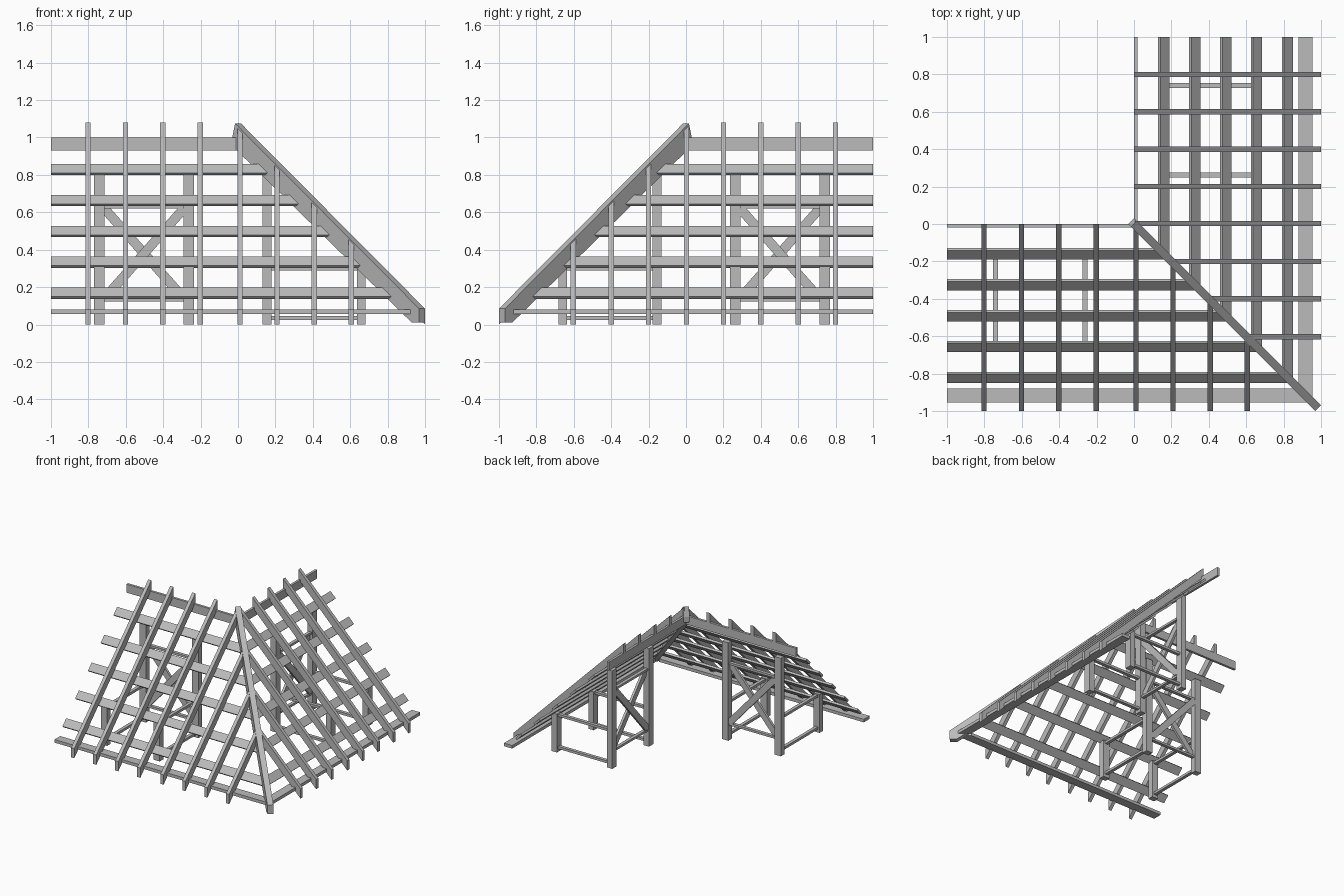
import bpy, bmesh
from mathutils import Vector

cube = bpy.data.objects.get("Cube")
if cube:
    bpy.data.objects.remove(cube, do_unlink=True)

# One weathered timber colour
timber = bpy.data.materials.new("grey_timber")
timber.use_nodes = True
colour = (0.5, 0.5, 0.5, 1)
timber.diffuse_color = colour
timber.node_tree.nodes["Principled BSDF"].inputs["Base Color"].default_value = colour


def prism(name, profile, sweep, side=False, mitre=False):
    """Sweep a closed 3D profile; optionally mitre it at the hip and flip it to the side wing."""
    bm = bmesh.new()
    face = bm.faces.new([bm.verts.new(p) for p in profile])
    new = bmesh.ops.extrude_face_region(bm, geom=[face])["geom"]
    bmesh.ops.translate(bm, vec=sweep, verts=[g for g in new if isinstance(g, bmesh.types.BMVert)])
    if mitre:
        bmesh.ops.bisect_plane(bm, geom=bm.verts[:] + bm.edges[:] + bm.faces[:],
                               plane_co=(-0.02, 0, 0), plane_no=(1, 1, 0), clear_outer=True)
        bmesh.ops.holes_fill(bm, edges=[e for e in bm.edges if e.is_boundary])
    if side:
        for v in bm.verts:
            v.co = (-v.co.y, -v.co.x, v.co.z)
    bmesh.ops.recalc_face_normals(bm, faces=bm.faces[:])
    mesh = bpy.data.meshes.new(name)
    bm.to_mesh(mesh)
    bm.free()
    mesh.materials.append(timber)
    obj = bpy.data.objects.new(name, mesh)
    bpy.context.collection.objects.link(obj)


def box(name, x, y, z, side, mitre=False):
    """Box from (low, high) pairs."""
    prism(name, [(x[0], y[0], z[0]), (x[0], y[1], z[0]), (x[0], y[1], z[1]), (x[0], y[0], z[1])],
          (x[1] - x[0], 0, 0), side, mitre)


def around(c, width):
    return (c - width / 2, c + width / 2)


def wing(label, side, rafters):
    # Ridge and eaves boards
    box(label + "_ridge_beam", (-1, 0), (-0.02, 0), (0.93, 1), side)
    box(label + "_eaves_board", (-1, 1), (-0.955, -0.88), (0.055, 0.08), side, True)

    # Sloping rafters with plumb-cut ends
    for i, x in enumerate(rafters):
        left = x - 0.014
        prism(f"{label}_rafter_{i + 1}",
              [(left, -1, 0), (left, 0, 1), (left, 0, 1.08), (left, -1, 0.08)],
              (0.028, 0, 0), side, True)

    # Purlin planks lying flat against the underside of the rafters
    along, under = Vector((0, 0.024, 0.024)), Vector((0, 0.012, -0.012))
    for i in range(5):
        y = -0.165 - i * 0.1655
        mid = Vector((-1, y, y + 1))
        prism(f"{label}_purlin_{i + 1}",
              [mid - along, mid + along, mid + along + under, mid - along + under],
              (2, 0, 0), side, True)

    # Posts and the rails joining each tall post to its short one
    for place, x in (("outer", -0.741), ("inner", -0.263)):
        span = around(x, 0.057)
        box(f"{label}_{place}_tall_post", span, (-0.18, -0.132), (0, 0.805), side)
        box(f"{label}_{place}_short_post", span, (-0.682, -0.635), (0, 0.315), side)
        for level, z in (("lower", 0.035), ("upper", 0.3)):
            box(f"{label}_{place}_{level}_tie", around(x, 0.027), (-0.635, -0.18),
                around(z, 0.02), side)

    # Rails and crossed braces between the tall posts
    x0, x1, z0, z1 = -0.7125, -0.2915, 0.14, 0.62
    for level, z in (("lower", z0 - 0.008), ("upper", z1 + 0.01)):
        box(f"{label}_{level}_cross_rail", (x0, x1), around(-0.156, 0.027), around(z, 0.018), side)
    w, h = 0.032, 0.04
    for place, a, b, y in (("rising", x0, x1, -0.176), ("falling", x1, x0, -0.156)):
        d = w if b > a else -w
        prism(f"{label}_{place}_brace",
              [(a, y, z0), (a + d, y, z0), (b, y, z1 - h), (b, y, z1),
               (b - d, y, z1), (a, y, z0 + h)], (0, 0.02, 0), side)


wing("front", False, [-0.802, -0.602, -0.402, -0.202, 0.01, 0.208, 0.408, 0.606])
wing("side", True, [-0.8, -0.6, -0.4, -0.2, -0.003, 0.2, 0.4, 0.603])

# Hip rafter on the corner diagonal
hip = [(0, 1.075), (0.984, 0.085), (0.984, 0.01), (0.945, 0.01), (-0.015, 0.955), (-0.015, 1.0)]
prism("hip_rafter", [(s - 0.016, -s - 0.016, z) for s, z in hip], (0.032, 0.032, 0))
